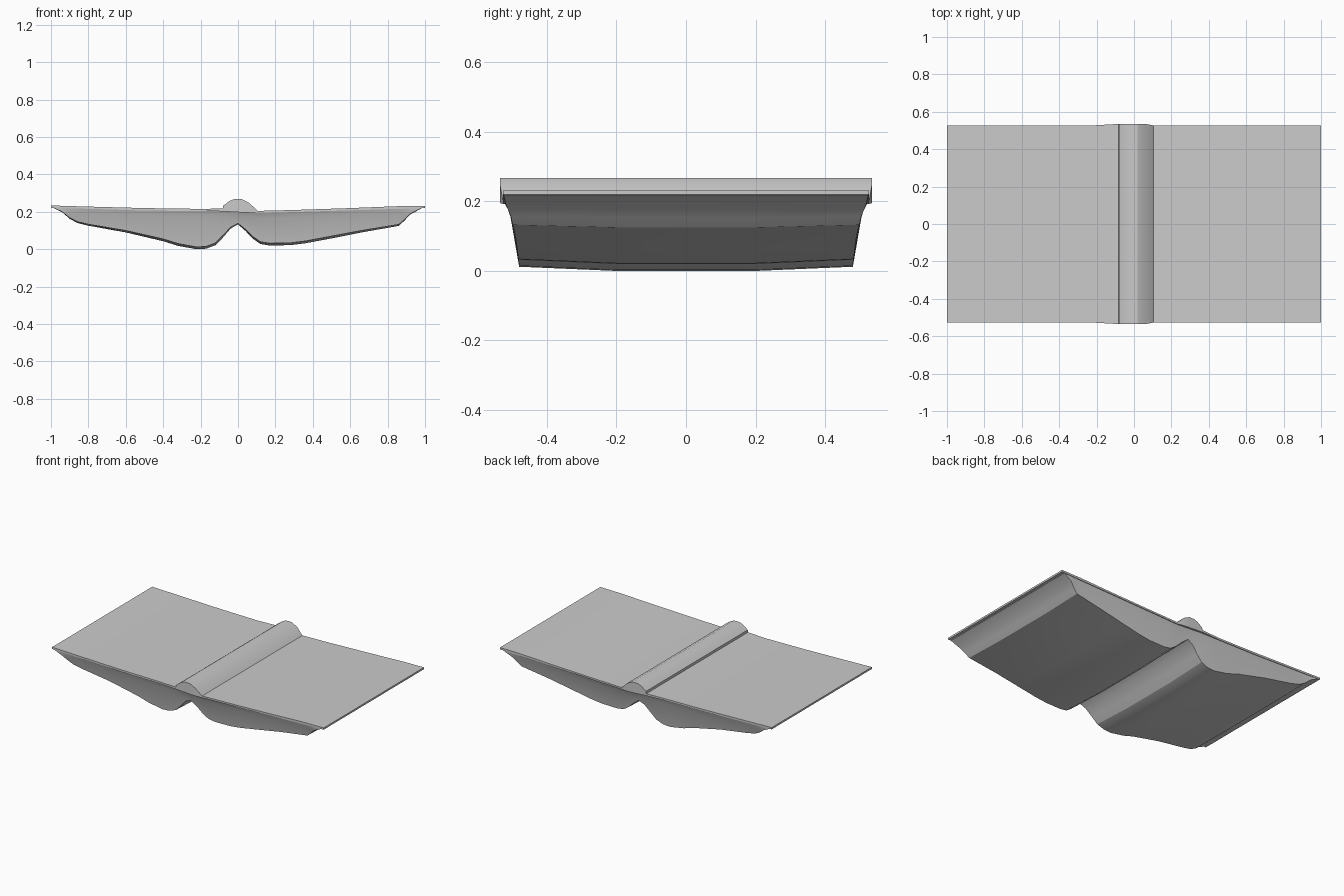
import bpy, bmesh

if "Cube" in bpy.data.objects:
    bpy.data.objects.remove(bpy.data.objects["Cube"])


def lerp_table(table, v):
    """Piecewise linear lookup."""
    if v <= table[0][0]:
        return table[0][1]
    for (a, fa), (b, fb) in zip(table, table[1:]):
        if v <= b:
            return fa + (fb - fa) * (v - a) / (b - a)
    return table[-1][1]


def loft(name, rings):
    """Join equal-length rings of points into a closed solid."""
    bm = bmesh.new()
    rows = [[bm.verts.new(p) for p in ring] for ring in rings]
    n = len(rows[0])
    for a, b in zip(rows, rows[1:]):
        for i in range(n):
            j = (i + 1) % n
            bm.faces.new((a[i], a[j], b[j], b[i]))
    bm.faces.new(rows[0])
    bm.faces.new(rows[-1])
    bmesh.ops.recalc_face_normals(bm, faces=bm.faces)
    mesh = bpy.data.meshes.new(name)
    bm.to_mesh(mesh)
    bm.free()
    ob = bpy.data.objects.new(name, mesh)
    bpy.context.collection.objects.link(ob)
    # soften the gentle curves, keep the fold lines crisp
    bpy.ops.object.select_all(action='DESELECT')
    bpy.context.view_layer.objects.active = ob
    ob.select_set(True)
    bpy.ops.object.shade_smooth_by_angle(angle=0.35)
    return ob


# cover: two boards joined by a raised, rounded spine
board_top = [(-1, .236), (-.8, .23), (-.5, .222), (-.22, .218), (-.082, .219),
             (-.08, .234), (-.045, .26), (-.02, .27), (.02, .27), (.06, .25),
             (.105, .207), (.3, .212), (.6, .222), (.85, .232), (1, .234)]
board_low = [(-1, .224), (-.5, .209), (-.08, .205), (0, .2), (.105, .195),
             (.6, .21), (1, .222)]
cover_rings = []
for x, z in board_top:
    y = .535 if -.083 < x < .1 else .527
    low = lerp_table(board_low, x)
    cover_rings.append([(x, -y, low), (x, y, low), (x, y, z), (x, -y, z)])
loft("cover", cover_rings)

# half depth of the pages by height: the ends flare out toward the cover
flare = [(.02, .48), (.1, .49), (.17, .507), (.2, .522), (.23, .526)]


def pages(name, profile):
    rings = []
    for x, low in profile:
        top = lerp_table(board_low, x) + .004
        edge = low + .012 * min(1, (top - low) / .15)
        mid = max(edge + .3 * (top - edge), min(.17, top - .002))
        right = [(x, .2, low), (x, lerp_table(flare, edge), edge),
                 (x, lerp_table(flare, mid), mid), (x, .524, top)]
        rings.append(right + [(x, -y, z) for x, y, z in reversed(right)])
    loft(name, rings)


# page blocks bulge downward and meet in the gutter
pages("left_pages", [(-.985, .222), (-.94, .2), (-.9, .165), (-.86, .143), (-.8, .128),
                     (-.6, .092), (-.4, .045), (-.32, .02), (-.22, .002), (-.17, .005),
                     (-.12, .024), (-.08, .065), (-.04, .112), (0, .135)])
pages("right_pages", [(0, .135), (.04, .1), (.08, .058), (.12, .03), (.17, .022),
                      (.28, .024), (.36, .034), (.5, .06), (.66, .092), (.86, .127),
                      (.89, .155), (.92, .187), (.98, .22)])

# rest the lowest page on the ground
dz = min(v.co.z for o in bpy.data.objects for v in o.data.vertices)
for o in bpy.data.objects:
    o.location.z -= dz
